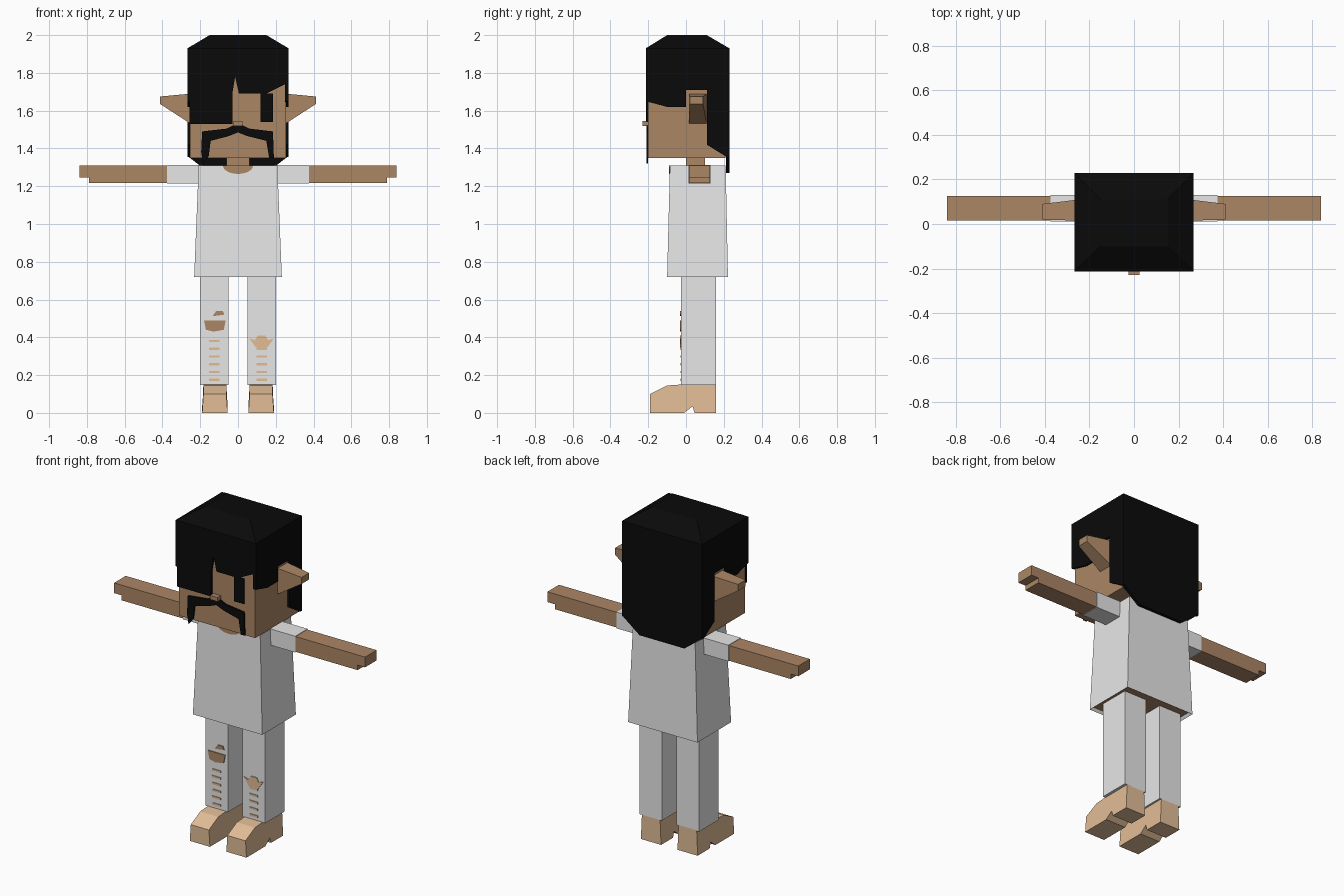
import bpy, bmesh, math

old = bpy.data.objects.get("Cube")
if old:
    bpy.data.objects.remove(old, do_unlink=True)


def material(name, r, g, b):
    m = bpy.data.materials.new(name)
    m.use_nodes = True
    m.diffuse_color = (r, g, b, 1)
    bsdf = m.node_tree.nodes["Principled BSDF"]
    bsdf.inputs["Base Color"].default_value = (r, g, b, 1)
    bsdf.inputs["Roughness"].default_value = 0.9
    return m


SKIN = material("brown skin", 0.41, 0.24, 0.13)
HAIR = material("black hair", 0.003, 0.003, 0.003)
CLOTH = material("white cloth", 0.8, 0.8, 0.8)
TAN = material("tan leather", 0.76, 0.51, 0.31)


def finish(name, bm, *mats):
    bmesh.ops.recalc_face_normals(bm, faces=bm.faces)
    me = bpy.data.meshes.new(name)
    bm.to_mesh(me)
    bm.free()
    for m in mats:
        me.materials.append(m)
    ob = bpy.data.objects.new(name, me)
    bpy.context.collection.objects.link(ob)
    return ob


def loft(name, rings, mat):
    """Join matching rings of points and cap both ends."""
    bm = bmesh.new()
    vs = [[bm.verts.new(p) for p in ring] for ring in rings]
    n = len(vs[0])
    for a, b in zip(vs, vs[1:]):
        for i in range(n):
            j = (i + 1) % n
            bm.faces.new((a[i], a[j], b[j], b[i]))
    bm.faces.new(vs[0][::-1])
    bm.faces.new(vs[-1])
    return finish(name, bm, mat)


def prism(name, pts, axis, d0, d1, mat):
    """Extrude a flat profile along axis x (profile y,z) or y (profile x,z)."""
    place = {"x": lambda p, d: (d, p[0], p[1]), "y": lambda p, d: (p[0], d, p[1])}[axis]
    return loft(name, [[place(p, d) for p in pts] for d in (d0, d1)], mat)


def rect(x0, x1, y0, y1, z):
    return [(x0, y0, z), (x1, y0, z), (x1, y1, z), (x0, y1, z)]


def box(name, x0, x1, y0, y1, z0, z1, mat):
    return loft(name, [rect(x0, x1, y0, y1, z0), rect(x0, x1, y0, y1, z1)], mat)


def mirrored(pts):
    return pts + [(-x, z) for x, z in reversed(pts)]


# Head, neck and nose
box("head", -0.255, 0.255, -0.2, 0.21, 1.35, 1.9, SKIN)
box("neck", -0.06, 0.06, 0, 0.1, 1.28, 1.36, SKIN)
box("nose", -0.025, 0.025, -0.23, -0.19, 1.52, 1.545, SKIN)

# Hair: sloped crown, back curtain, and bangs
loft("hair_crown", [rect(-0.268, 0.268, -0.213, 0.23, 1.88),
                    rect(-0.268, 0.268, -0.213, 0.23, 1.93),
                    rect(-0.15, 0.15, -0.1, 0.11, 2.0)], HAIR)
prism("hair_back", mirrored([(0.268, 1.93), (0.268, 1.36), (0.15, 1.27)]),
      "y", 0.212, 0.23, HAIR)
prism("hair_bangs", [(-0.268, 1.93), (-0.268, 1.65), (-0.258, 1.65), (-0.258, 1.53),
                     (-0.03, 1.53), (-0.03, 1.69), (-0.015, 1.78), (0.005, 1.69),
                     (0.15, 1.69), (0.25, 1.74), (0.268, 1.74), (0.268, 1.93)],
      "y", -0.213, -0.2, HAIR)

# Face plates
prism("left_eye", [(0.12, 1.54), (0.185, 1.54), (0.185, 1.69), (0.12, 1.69)],
      "y", -0.209, -0.2, HAIR)
prism("moustache", [(-0.185, 1.32), (-0.195, 1.38), (-0.19, 1.49), (-0.06, 1.505),
                    (-0.02, 1.525), (0.02, 1.525), (0.06, 1.505), (0.185, 1.49),
                    (0.19, 1.35), (0.165, 1.35), (0.15, 1.44), (0.05, 1.465),
                    (0, 1.485), (-0.05, 1.465), (-0.145, 1.44), (-0.155, 1.36)],
      "y", -0.209, -0.2, HAIR)

# Shirt with a recessed underside
shirt = loft("shirt", [rect(-0.232, 0.232, -0.1, 0.222, 0.72),
                       rect(-0.208, 0.208, -0.085, 0.21, 1.31)], CLOTH)
shirt.data.materials.append(SKIN)
bm = bmesh.new()
bm.from_mesh(shirt.data)
under = min(bm.faces, key=lambda f: f.calc_center_median().z)
bmesh.ops.inset_region(bm, faces=[under], thickness=0.018)
bmesh.ops.translate(bm, verts=under.verts, vec=(0, 0, 0.015))
under.material_index = 1
bm.to_mesh(shirt.data)
bm.free()

# Round neckline
arc = [math.pi * i / 12 for i in range(13)]
prism("neckline", [(0.08 * math.cos(a), 1.31 - 0.045 * math.sin(a)) for a in arc],
      "y", -0.09, -0.082, SKIN)

SHOE = [(-0.19, 0), (-0.19, 0.1), (-0.1, 0.145), (0, 0.152), (0.16, 0.152),
        (0.16, 0), (0.045, 0), (0.035, 0.035), (-0.01, 0)]

# Paired parts
for side, s in (("left", 1), ("right", -1)):
    prism(side + "_side_hair", [(-0.213, 1.93), (-0.213, 1.65), (-0.1, 1.62), (0, 1.62),
                                (0, 1.71), (0.11, 1.71), (0.11, 1.42), (0.215, 1.355),
                                (0.23, 1.355), (0.23, 1.93)],
          "x", s * 0.25, s * 0.268, HAIR)
    # Ear narrows to a blunt tip
    ear = [[(s * x, y, z) for x, y, z in ring] for ring in (
        [(0.25, 0.015, 1.53), (0.25, 0.11, 1.53), (0.25, 0.11, 1.69), (0.25, 0.015, 1.69)],
        [(0.412, 0.02, 1.635), (0.412, 0.09, 1.635), (0.412, 0.09, 1.675), (0.412, 0.02, 1.675)])]
    loft(side + "_ear", ear, SKIN)
    # Sleeve, and arm with stepped fingertips
    box(side + "_sleeve", s * 0.19, s * 0.375, 0.012, 0.13, 1.214, 1.312, CLOTH)
    prism(side + "_arm", [(s * 0.36, 1.217), (s * 0.79, 1.217), (s * 0.79, 1.247),
                          (s * 0.84, 1.247), (s * 0.84, 1.309), (s * 0.36, 1.309)],
          "y", 0.015, 0.126, SKIN)
    box(side + "_trouser_leg", s * 0.05, s * 0.2, -0.026, 0.16, 0.148, 0.75, CLOTH)
    shoe = prism(side + "_shoe", SHOE, "x", s * 0.055, s * 0.19, TAN)
    for v in shoe.data.vertices:
        if v.co.z > 0.05:
            v.co.x = s * 0.1225 + (v.co.x - s * 0.1225) * 0.9
    # Short slits down the shin
    for i in range(6 if s < 0 else 5):
        z = 0.175 + i * 0.041
        box(f"{side}_slit_{i + 1}", s * 0.125 - 0.028, s * 0.125 + 0.028,
            -0.03, -0.022, z - 0.006, z + 0.006, TAN)

# Knee tears
prism("right_knee_tear", [(-0.18, 0.49), (-0.065, 0.49), (-0.075, 0.44), (-0.13, 0.43),
                          (-0.17, 0.44)], "y", -0.031, -0.023, SKIN)
prism("right_upper_tear", [(-0.135, 0.512), (-0.115, 0.54), (-0.08, 0.54), (-0.072, 0.52)],
      "y", -0.031, -0.023, SKIN)
prism("left_knee_tear", [(0.06, 0.395), (0.09, 0.385), (0.105, 0.41), (0.145, 0.41),
                         (0.16, 0.385), (0.19, 0.395), (0.155, 0.345), (0.095, 0.345)],
      "y", -0.031, -0.023, TAN)
